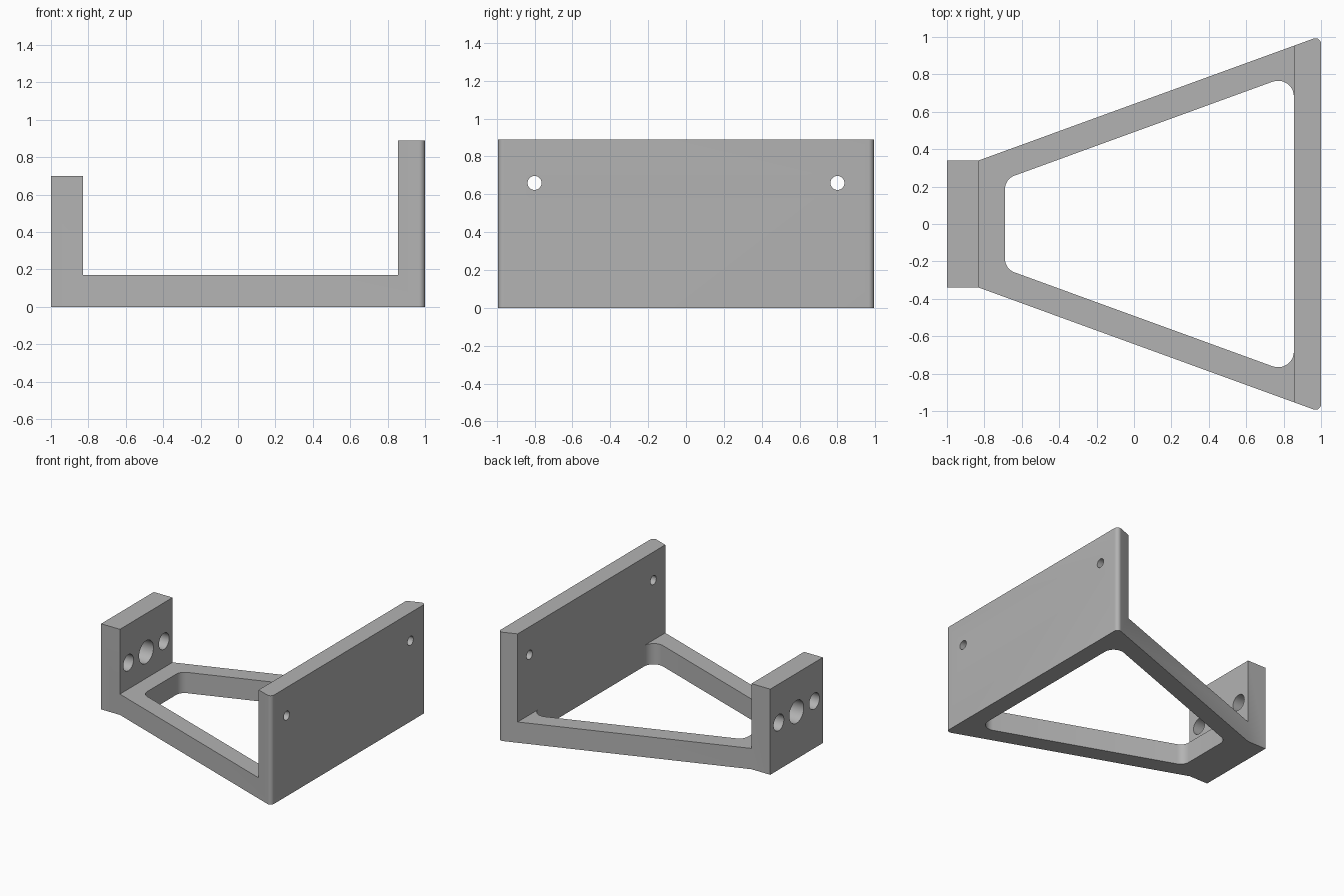
import bpy
import bmesh
from math import cos, sin, tan, pi
from mathutils import Matrix, Vector

if "Cube" in bpy.data.objects:
    bpy.data.objects.remove(bpy.data.objects["Cube"])

# Main dimensions
FLOOR, BLOCK_TOP, PLATE_TOP = 0.17, 0.70, 0.89
BLOCK_X, PLATE_X, BLOCK_Y = -0.83, 0.855, 0.34
SLOPE = tan(pi / 9)

grey = bpy.data.materials.new("plain grey")
grey.use_nodes = True
grey.diffuse_color = (0.45, 0.45, 0.45, 1)
grey.node_tree.nodes["Principled BSDF"].inputs["Base Color"].default_value = (0.45, 0.45, 0.45, 1)


def round_corners(corners, steps=10):
    """Turn (x, y, radius) corners into an outline with arcs."""
    out = []
    for i, (x, y, r) in enumerate(corners):
        p = Vector((x, y))
        if r == 0:
            out.append(p)
            continue
        a = (Vector(corners[i - 1][:2]) - p).normalized()
        b = (Vector(corners[(i + 1) % len(corners)][:2]) - p).normalized()
        half = a.angle(b) / 2
        mid = (a + b).normalized()
        centre = p + mid * r / sin(half)
        side = (a - b).normalized()
        sweep = pi / 2 - half
        for k in range(steps + 1):
            t = sweep * (1 - 2 * k / steps)
            out.append(centre + r * (side * sin(t) - mid * cos(t)))
    return out


def prism(name, points, low, high, along_y=False):
    """Extrude a flat outline along z, or along y for an x-z outline."""
    bm = bmesh.new()
    place = (lambda p: (p[0], low, p[1])) if along_y else (lambda p: (p[0], p[1], low))
    face = bm.faces.new([bm.verts.new(place(p)) for p in points])
    new = bmesh.ops.extrude_face_region(bm, geom=[face])["geom"]
    move = Vector((0, high - low, 0) if along_y else (0, 0, high - low))
    bmesh.ops.translate(bm, vec=move, verts=[v for v in new if isinstance(v, bmesh.types.BMVert)])
    return finish(name, bm)


def drill(name, x, y, z, radius):
    """Cylinder along x used to cut a hole."""
    bm = bmesh.new()
    bmesh.ops.create_cone(bm, cap_ends=True, segments=40, radius1=radius, radius2=radius, depth=0.5,
                          matrix=Matrix.Translation((x, y, z)) @ Matrix.Rotation(pi / 2, 4, "Y"))
    return finish(name, bm)


def finish(name, bm):
    bmesh.ops.recalc_face_normals(bm, faces=bm.faces)
    mesh = bpy.data.meshes.new(name)
    bm.to_mesh(mesh)
    bm.free()
    mesh.materials.append(grey)
    obj = bpy.data.objects.new(name, mesh)
    bpy.context.collection.objects.link(obj)
    return obj


def mirrored(half):
    """Complete an outline across the x axis."""
    return half + [(x, -y, r) for x, y, r in reversed(half)]


# Tapered bracket footprint, rounded at the wide end
wide_y = BLOCK_Y + (1 - BLOCK_X) * SLOPE
outline = mirrored([(1, wide_y, 0.03), (BLOCK_X, BLOCK_Y, 0), (-1, BLOCK_Y, 0)])
bracket = prism("bracket", round_corners(outline), 0, PLATE_TOP)

# Side profile: block, floor and tall plate
profile = [(-1.1, -0.1), (1.1, -0.1), (1.1, PLATE_TOP + 0.1), (PLATE_X, PLATE_TOP + 0.1),
           (PLATE_X, FLOOR), (BLOCK_X, FLOOR), (BLOCK_X, BLOCK_TOP), (-1.1, BLOCK_TOP)]
side_profile = prism("side_profile", profile, -1.2, 1.2, along_y=True)

# Window through the floor, parallel to the tapered sides
inner_x, inner_y = -0.69, 0.24
window_y = inner_y + (PLATE_X - inner_x) * SLOPE
window = prism("floor_window",
               round_corners(mirrored([(PLATE_X, window_y, 0.085), (inner_x, inner_y, 0.078)])),
               -0.1, FLOOR + 0.02)
# Keep the window cutter below the tall plate face
cuts = [(side_profile, "INTERSECT"), (window, "DIFFERENCE")]

# Screw holes in the plate and the three bores in the block
for s in (-1, 1):
    cuts.append((drill("plate_hole", 0.93, s * 0.80, 0.66, 0.037), "DIFFERENCE"))
    cuts.append((drill("block_side_hole", -0.92, s * 0.23, 0.385, 0.066), "DIFFERENCE"))
cuts.append((drill("block_centre_hole", -0.92, 0, 0.385, 0.093), "DIFFERENCE"))

for cutter, operation in cuts:
    cutter.hide_render = True
    mod = bracket.modifiers.new(cutter.name, "BOOLEAN")
    mod.operation, mod.object, mod.solver = operation, cutter, "EXACT"

# Bake the cuts and drop the cutters
bpy.context.view_layer.update()
evaluated = bracket.evaluated_get(bpy.context.evaluated_depsgraph_get())
baked = bpy.data.meshes.new_from_object(evaluated)
bracket.modifiers.clear()
bracket.data = baked
for cutter, _ in cuts:
    bpy.data.objects.remove(cutter)

bpy.ops.object.select_all(action="DESELECT")
bracket.select_set(True)
bpy.context.view_layer.objects.active = bracket
bpy.ops.object.shade_smooth_by_angle(angle=pi / 6)
